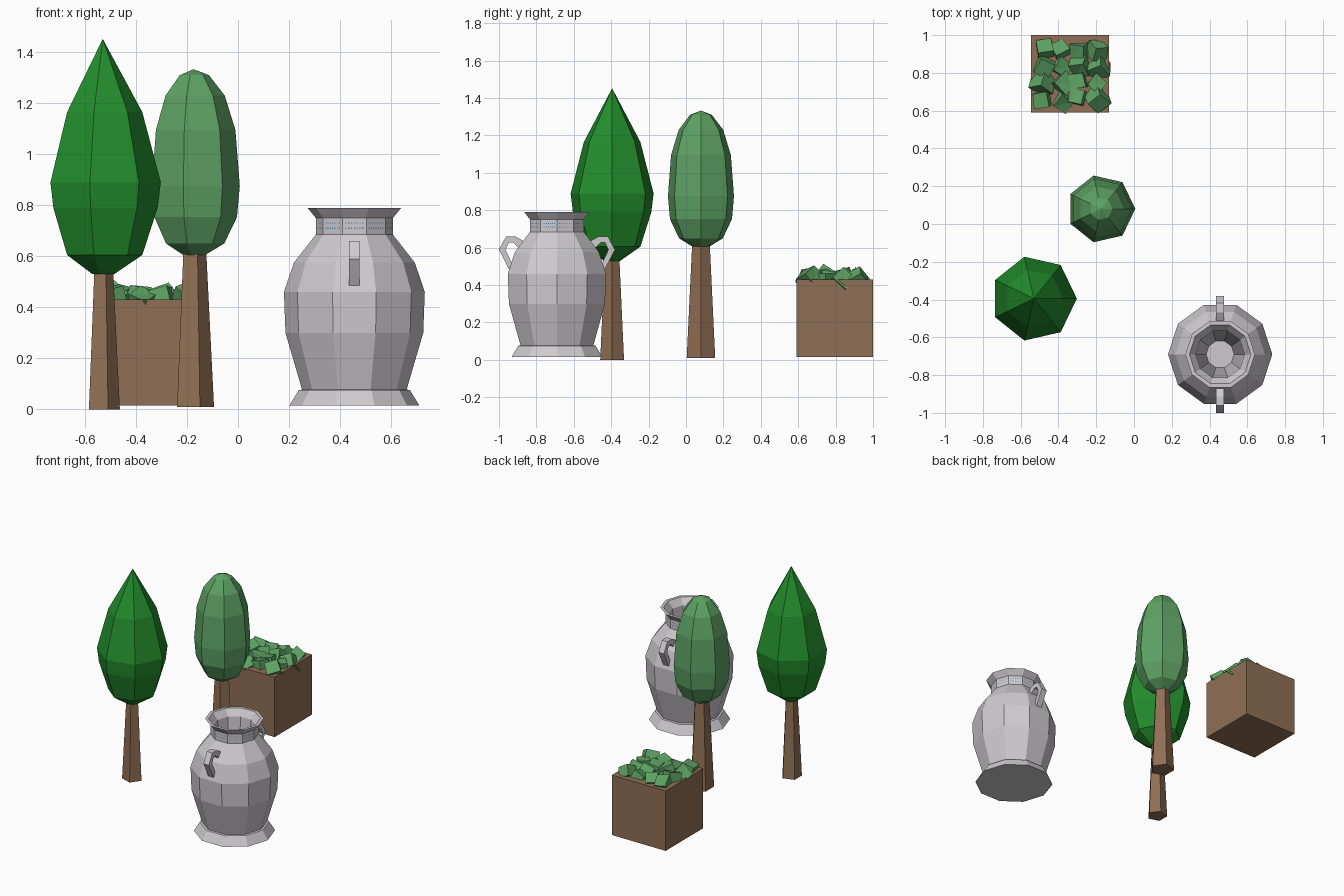
import bpy, bmesh, math, random
from mathutils import Vector, Euler

if "Cube" in bpy.data.objects:
    bpy.data.objects.remove(bpy.data.objects["Cube"])

random.seed(4)


def mat(name, col):
    m = bpy.data.materials.new(name)
    m.diffuse_color = (*col, 1)
    m.use_nodes = True
    m.node_tree.nodes["Principled BSDF"].inputs["Base Color"].default_value = m.diffuse_color
    return m


BROWN = mat("brown_wood", (0.28, 0.16, 0.09))
DARK = mat("deep_green", (0.016, 0.27, 0.025))
LIGHT = mat("soft_green", (0.11, 0.36, 0.125))
GREY = mat("pale_grey", (0.62, 0.59, 0.62))
BLUE = mat("blue_glaze", (0.04, 0.22, 0.48))


def finish(name, bm, material, loc=(0, 0, 0), fix=True):
    if fix:
        bmesh.ops.recalc_face_normals(bm, faces=bm.faces[:])
    me = bpy.data.meshes.new(name)
    bm.to_mesh(me)
    bm.free()
    me.materials.append(material)
    ob = bpy.data.objects.new(name, me)
    ob.location = loc
    bpy.context.collection.objects.link(ob)
    return ob


def lathe(name, profile, sides, material, loc):
    """Turn (radius, height) points into a closed faceted solid."""
    bm = bmesh.new()
    rings = []
    for r, z in profile:
        if r == 0:
            rings.append([bm.verts.new((0, 0, z))] * sides)
        else:
            rings.append([bm.verts.new((r * math.cos(2 * math.pi * i / sides),
                                        r * math.sin(2 * math.pi * i / sides), z))
                          for i in range(sides)])
    for a, b in zip(rings, rings[1:]):
        for i in range(sides):
            j = (i + 1) % sides
            bm.faces.new(list(dict.fromkeys((a[i], a[j], b[j], b[i]))))
    for ring in (rings[0], rings[-1]):
        if ring[0] is not ring[1]:
            bm.faces.new(ring)
    return finish(name, bm, material, loc)


# Trees: five-sided trunks, seven-sided crowns
P1, P2 = (-0.53, -0.395, 0), (-0.174, 0.08, 0)
lathe("pointed_tree_trunk", [(0.067, 0), (0.04, 0.56)], 5, BROWN, P1)
lathe("pointed_tree_crown", [(0.045, 0.53), (0.155, 0.605), (0.215, 0.79), (0.2275, 0.89),
                             (0.155, 1.165), (0, 1.452)], 7, DARK, P1)
lathe("round_tree_trunk", [(0.08, 0.01), (0.049, 0.63)], 5, BROWN, P2)
lathe("round_tree_crown", [(0.045, 0.605), (0.12, 0.65), (0.17, 0.753), (0.181, 0.875),
                           (0.164, 1.095), (0.122, 1.23), (0.06, 1.31), (0, 1.333)], 7, LIGHT, P2)

# Planter box
bm = bmesh.new()
bmesh.ops.create_cube(bm, size=1)
bmesh.ops.scale(bm, vec=(0.412, 0.41, 0.415), verts=bm.verts[:])
finish("planter_box", bm, BROWN, (-0.338, 0.795, 0.2225))

# Leafy lumps filling the planter top
bm = bmesh.new()
for i in range(4):
    for j in range(4):
        size = random.uniform(0.078, 0.094)
        vs = bmesh.ops.create_cube(bm, size=size)["verts"]
        rot = Euler([random.uniform(0, 3.14) for _ in range(3)]).to_matrix()
        pos = Vector(((i - 1.5) * 0.092 + random.uniform(-0.01, 0.01),
                      (j - 1.5) * 0.088 + random.uniform(-0.01, 0.01),
                      random.uniform(-0.018, 0.004)))
        for v in vs:
            v.co = rot @ (v.co * random.uniform(0.88, 1.08)) + pos
bmesh.ops.triangulate(bm, faces=bm.faces[:])
finish("planter_leaves", bm, LIGHT, (-0.338, 0.795, 0.435))

# Ten-sided jar: foot, belly, neck, flared lip and hollow inside
PJ = (0.456, -0.69, 0)
lathe("jar_body", [(0.255, 0.015), (0.218, 0.075), (0.205, 0.078), (0.27, 0.30), (0.276, 0.46),
                   (0.237, 0.575), (0.151, 0.685), (0.151, 0.75), (0.184, 0.79),
                   (0.163, 0.79), (0.13, 0.745), (0.125, 0.685), (0.074, 0.12)], 10, GREY, PJ)

# Handles at front and back: a bent bar swept through outer/inner outline pairs
outer = [(0.17, 0.63), (0.222, 0.66), (0.272, 0.66), (0.31, 0.59), (0.257, 0.485)]
inner = [(0.19, 0.585), (0.233, 0.627), (0.257, 0.627), (0.275, 0.588), (0.24, 0.515)]
for side, label in ((-1, "front"), (1, "back")):
    bm = bmesh.new()
    prev = None
    for k, ((ro, zo), (ri, zi)) in enumerate(zip(outer, inner)):
        ring = [bm.verts.new((x, side * r, z)) for x, r, z in
                ((-0.021, ro, zo), (0.021, ro, zo), (0.021, ri, zi), (-0.021, ri, zi))]
        if prev:
            for i in range(4):
                j = (i + 1) % 4
                bm.faces.new((prev[i], prev[j], ring[j], ring[i]))
        if k in (0, len(outer) - 1):
            bm.faces.new(ring)
        prev = ring
    finish("jar_handle_" + label, bm, GREY, PJ)

# Tiny blue glaze dots on every neck facet
bm = bmesh.new()
apothem = 0.151 * math.cos(math.pi / 10) + 0.0008
h = 0.0022
for f in range(10):
    a = 2 * math.pi * (f + 0.5) / 10
    out = Vector((math.cos(a), math.sin(a), 0))
    tan = Vector((-math.sin(a), math.cos(a), 0))
    for u in range(-3, 4):
        for z in (0.710, 0.730):
            c = out * apothem + tan * u * 0.011 + Vector((0, 0, z))
            bm.faces.new([bm.verts.new(c + tan * h * s + Vector((0, 0, h * t)))
                          for s, t in ((-1, -1), (1, -1), (1, 1), (-1, 1))])
finish("jar_neck_dots", bm, BLUE, PJ, fix=False)
